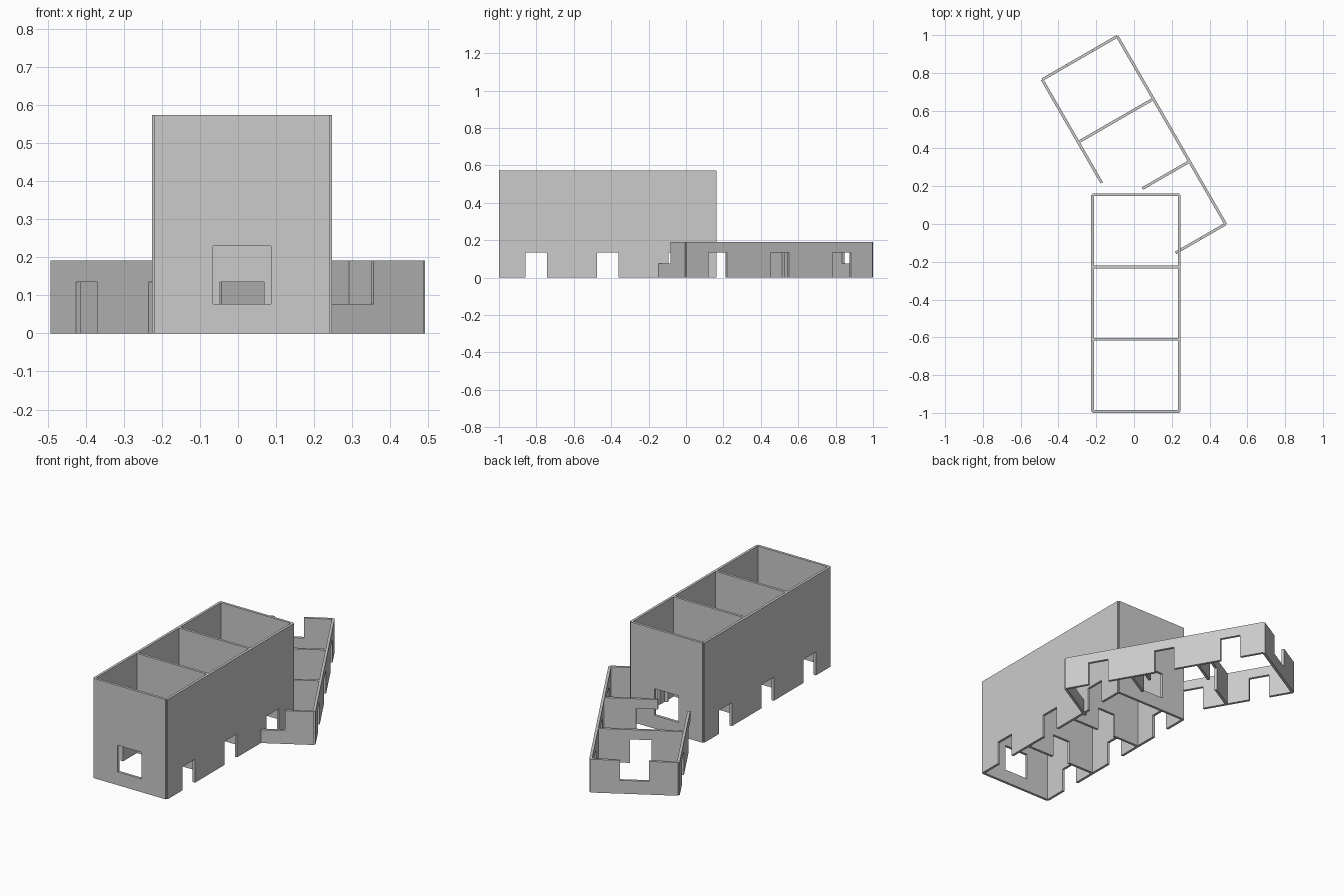
import bpy, bmesh, math
from mathutils import Vector

if "Cube" in bpy.data.objects:
    bpy.data.objects.remove(bpy.data.objects["Cube"])

U = 0.0765            # building module
THICK = 0.0147        # wall thickness
ROOM, WIDTH = 5 * U, 6 * U
DOOR_TOP, SILL, HEAD = 0.135, U, 3 * U

plaster = bpy.data.materials.new("grey_plaster")
plaster.use_nodes = True
colour = (0.6, 0.6, 0.6, 1)
plaster.diffuse_color = colour
plaster.node_tree.nodes["Principled BSDF"].inputs["Base Color"].default_value = colour


def wall(name, start, along, length, height, openings):
    """Upright panel from start, with rectangular openings (s0, s1, z0, z1)."""
    s_cuts, z_cuts = {0, length}, {0, height}
    for s0, s1, z0, z1 in openings:
        s_cuts |= {min(s0, length), min(s1, length)}
        z_cuts |= {z0, min(z1, height)}
    s_cuts, z_cuts = sorted(s_cuts), sorted(z_cuts)
    bm = bmesh.new()
    for a, b in zip(s_cuts, s_cuts[1:]):
        for c, d in zip(z_cuts, z_cuts[1:]):
            s, z = (a + b) / 2, (c + d) / 2
            if any(o[0] < s < o[1] and o[2] < z < o[3] for o in openings):
                continue
            corners = ((a, c), (b, c), (b, d), (a, d))
            bm.faces.new([bm.verts.new((*(start + along * p), q)) for p, q in corners])
    bmesh.ops.remove_doubles(bm, verts=bm.verts, dist=1e-5)
    mesh = bpy.data.meshes.new(name)
    bm.to_mesh(mesh)
    bm.free()
    mesh.materials.append(plaster)
    obj = bpy.data.objects.new(name, mesh)
    bpy.context.collection.objects.link(obj)
    solid = obj.modifiers.new("thickness", 'SOLIDIFY')
    solid.thickness = THICK
    solid.offset = 0


def doors(count):
    """One centred door for each room along a long wall."""
    mids = [(i + 0.5) * ROOM for i in range(count)]
    return [(m - 0.75 * U, m + 0.75 * U, 0, DOOR_TOP) for m in mids]


cross_door = [(2.25 * U, 3.75 * U, 0, DOOR_TOP)]
cross_window = [(2 * U, 4 * U, SILL, HEAD)]

# Tall block: two long walls and four cross walls
corner = Vector((-0.219, -0.9927))
across, back = Vector((1, 0)), Vector((0, 1))
for name, x in (("tall_right_wall", 0), ("tall_left_wall", WIDTH)):
    wall(name, corner + across * x, back, 3 * ROOM, 7.5 * U, doors(3))
for i in range(4):
    wall(f"tall_cross_wall_{i + 1}", corner + back * i * ROOM, across, WIDTH, 7.5 * U,
         cross_window if i in (0, 3) else cross_door)

# Low wing turned by 30 degrees; walls stop where they meet the tall block
turn = math.radians(30)
inward = Vector((-math.cos(turn), -math.sin(turn)))
forward = Vector((math.sin(turn), -math.cos(turn)))
far = Vector((0.485, 0)) - forward * 3 * ROOM
wall("wing_outer_wall", far, forward, 3 * ROOM, 2.5 * U, doors(3))
wall("wing_inner_wall", far + inward * WIDTH, forward, ROOM + 3.25 * U, 2.5 * U, doors(2))
for i, length in enumerate((WIDTH, WIDTH, 3.75 * U, 4 * U)):
    wall(f"wing_cross_wall_{i + 1}", far + forward * i * ROOM, inward, length, 2.5 * U,
         cross_window if i in (0, 3) else cross_door)
